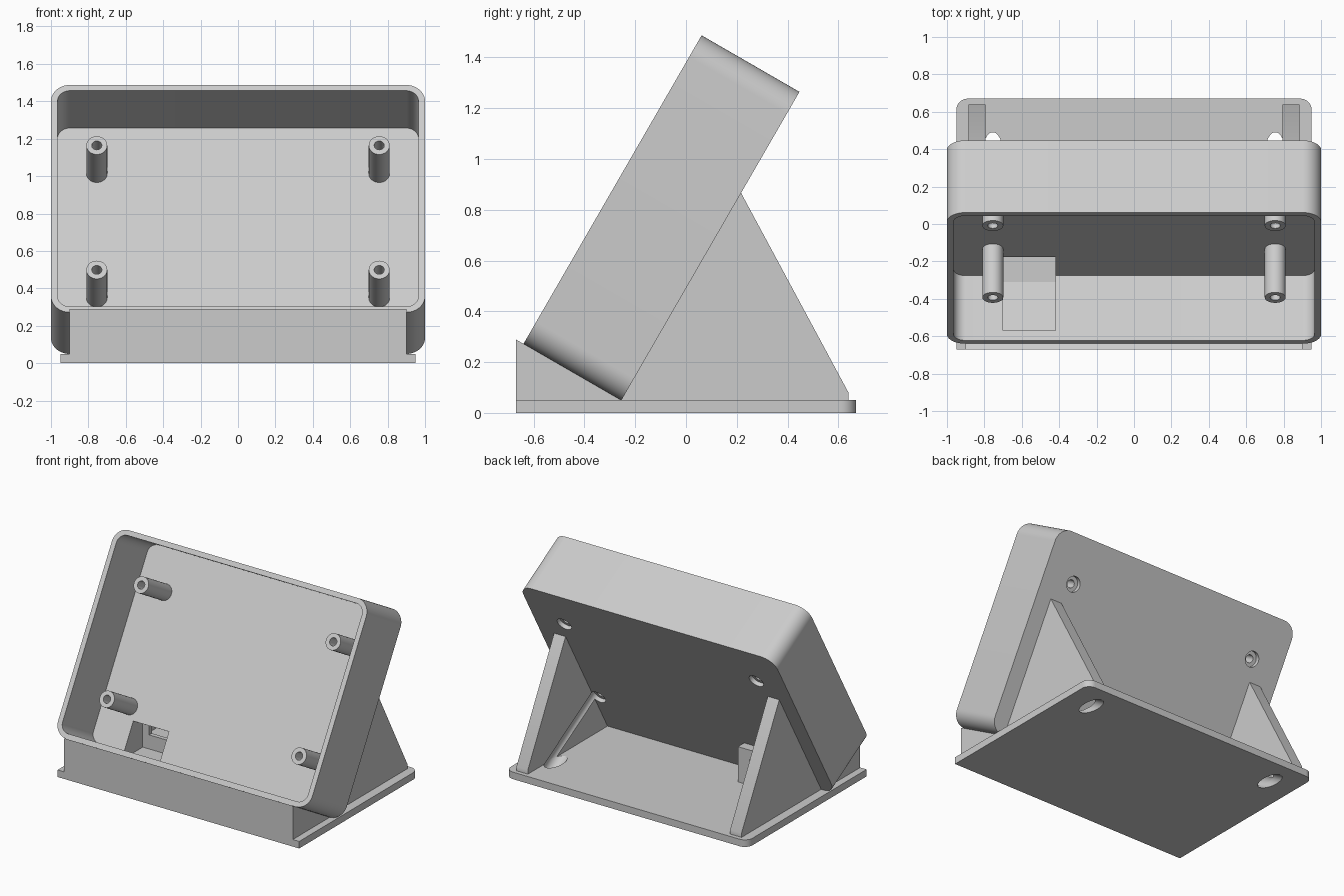
import bpy, bmesh, math
from mathutils import Matrix, Vector

if "Cube" in bpy.data.objects:
    bpy.data.objects.remove(bpy.data.objects["Cube"])

grey = bpy.data.materials.new("matte grey")
grey.use_nodes = True
grey.diffuse_color = (0.6, 0.6, 0.6, 1)
grey.node_tree.nodes["Principled BSDF"].inputs["Base Color"].default_value = (0.6, 0.6, 0.6, 1)

# Tilted frame of the tray: x across, y from open front to back, z up the slope
TILT = Matrix.Translation((0, -0.64, 0.272)) @ Matrix.Rotation(math.radians(-30), 4, 'X')
PLANES = {
    'YZ': lambda a, b, d: (d, a, b),
    'XZ': lambda a, b, d: (a, d, b),
    'XY': lambda a, b, d: (a, b, d),
}


def prism(name, outline, plane, lo, hi, matrix=None):
    """Extrude a 2D outline between two depths."""
    bm = bmesh.new()
    face = bm.faces.new([bm.verts.new(PLANES[plane](a, b, lo)) for a, b in outline])
    moved = bmesh.ops.extrude_face_region(bm, geom=[face])["geom"]
    bmesh.ops.translate(bm, verts=[v for v in moved if isinstance(v, bmesh.types.BMVert)],
                        vec=PLANES[plane](0, 0, hi - lo))
    bmesh.ops.recalc_face_normals(bm, faces=bm.faces)
    if matrix:
        bm.transform(matrix)
    mesh = bpy.data.meshes.new(name)
    bm.to_mesh(mesh)
    bm.free()
    mesh.materials.append(grey)
    obj = bpy.data.objects.new(name, mesh)
    bpy.context.collection.objects.link(obj)
    return obj


def rounded(x, lo, hi, r_low, r_high, steps=12):
    """Rectangle outline with rounded lower and upper corners."""
    pts = []
    for sx, top, start in ((1, 0, 270), (1, 1, 0), (-1, 1, 90), (-1, 0, 180)):
        r = r_high if top else r_low
        c = (sx * (x - r), hi - r if top else lo + r)
        n = steps if r else 0
        for i in range(n + 1):
            t = math.radians(start + 90 * i / max(n, 1))
            pts.append((c[0] + r * math.cos(t), c[1] + r * math.sin(t)))
    return pts


def rod(name, x, u, radius, lo, hi):
    """Cylinder square to the tray floor."""
    ring = [(x + radius * math.cos(i * math.tau / 40), u + radius * math.sin(i * math.tau / 40))
            for i in range(40)]
    return prism(name, ring, 'XZ', lo, hi, TILT)


def cut(obj, cutters):
    bpy.context.view_layer.objects.active = obj
    for c in cutters:
        mod = obj.modifiers.new("cut", 'BOOLEAN')
        mod.operation = 'DIFFERENCE'
        mod.solver = 'EXACT'
        mod.object = c
        bpy.ops.object.modifier_apply(modifier=mod.name)


def tilted(b, u):
    p = TILT @ Vector((0, b, u))
    return (p.y, p.z)


# Main parts
DEPTH, HEIGHT, WALL, FLOOR = 0.445, 1.403, 0.035, 0.40
base = prism("base_plate", rounded(0.95, -0.67, 0.67, 0, 0.06), 'XY', 0, 0.05)
tray = prism("display_tray", rounded(1, 0, HEIGHT, 0.1, 0.1), 'XZ', 0, DEPTH, TILT)
wedge = prism("front_wedge", [(-0.67, 0.05), (-0.67, 0.289), tilted(0, 0), tilted(DEPTH, 0)],
              'YZ', -0.9, 0.9)
housing = prism("port_housing", [(-0.255, 0.05), (-0.04, 0.05), (-0.04, 0.3), (-0.11, 0.3)],
                'YZ', -0.74, -0.38)
gussets = []
for side, s in (("left", 1), ("right", -1)):
    x0, x1 = sorted((s * 0.795, s * 0.885))
    gussets.append(prism(side + "_support", [(-0.255, 0.05), (0.64, 0.05), (0.64, 0.08), (0.215, 0.87)],
                         'YZ', x0, x1))

# Tray hollow, port pocket and port window
hollow = prism("tray_hollow", rounded(1 - WALL, WALL, HEIGHT - WALL, 0.065, 0.065),
               'XZ', -0.1, FLOOR, TILT)
pocket = prism("port_pocket", [tilted(0.06, -0.0275), (-0.31, 0.05), (-0.275, 0.03), (-0.07, 0.03),
                               (-0.07, 0.25), tilted(DEPTH, 0.235), tilted(0.06, 0.235)],
               'YZ', -0.7, -0.42)
window = prism("port_window", [(-0.1, 0.15), (0, 0.15), (0, 0.235), (-0.1, 0.235)],
               'YZ', -0.65, -0.47)

# Screw standoffs with bores, counterbores and driver channels
standoffs, bores, channels = [], [], []
for level, u, reach in (("lower", 0.32, 1.3), ("upper", 1.088, 0.6)):
    for side, x in (("left", 0.755), ("right", -0.755)):
        post = rod(f"{level}_{side}_standoff", x, u, 0.056, 0.1, FLOOR)
        bore = rod("bore", x, u, 0.027, 0, 0.6)
        cut(post, [bore])
        standoffs.append(post)
        bores.append(bore)
        channels.append(rod("driver_channel", x, u, 0.053, 0.415, reach))

cut(tray, [hollow, pocket] + bores + channels)
cut(wedge, [pocket])
cut(housing, [pocket, window])
cut(base, channels[:2])
for gusset, channel in zip(gussets, channels):
    cut(gusset, [channel])

for helper in [hollow, pocket, window] + bores + channels:
    bpy.data.objects.remove(helper)

# Smooth the round surfaces, keep the edges crisp
bpy.ops.object.select_all(action='DESELECT')
for obj in [base, tray, wedge, housing] + gussets + standoffs:
    obj.select_set(True)
bpy.context.view_layer.objects.active = tray
bpy.ops.object.shade_smooth_by_angle(angle=math.radians(30))
